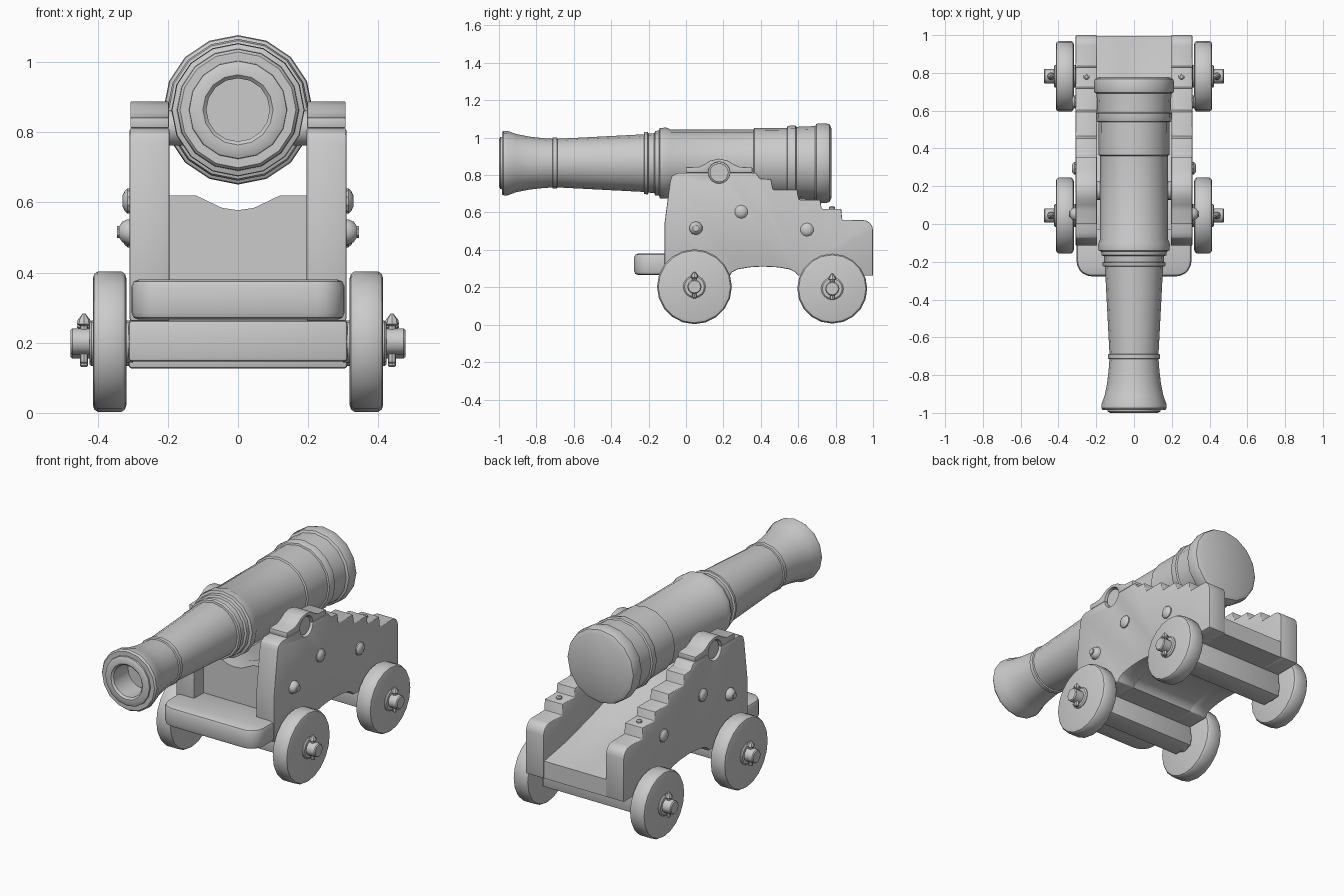
import bpy, bmesh, math
from mathutils import Matrix, Vector

if "Cube" in bpy.data.objects:
    bpy.data.objects.remove(bpy.data.objects["Cube"])

grey = bpy.data.materials.new("iron_grey")
grey.diffuse_color = (0.6, 0.6, 0.6, 1)
grey.use_nodes = True
grey.node_tree.nodes["Principled BSDF"].inputs["Base Color"].default_value = grey.diffuse_color


def finish(name, bm, bevel=0.0, segments=2, limit=25):
    """Bevel sharp edges, then turn the bmesh into a smooth-by-angle object."""
    bmesh.ops.recalc_face_normals(bm, faces=bm.faces[:])
    if bevel:
        sharp = [e for e in bm.edges
                 if e.is_manifold and e.calc_face_angle(0) > math.radians(limit)]
        bmesh.ops.bevel(bm, geom=sharp, offset=bevel, segments=segments,
                        profile=0.5, affect='EDGES', clamp_overlap=True)
    me = bpy.data.meshes.new(name)
    bm.to_mesh(me)
    bm.free()
    me.materials.append(grey)
    ob = bpy.data.objects.new(name, me)
    bpy.context.collection.objects.link(ob)
    bpy.ops.object.select_all(action='DESELECT')
    ob.select_set(True)
    bpy.context.view_layer.objects.active = ob
    bpy.ops.object.shade_smooth_by_angle(angle=math.radians(35))
    return ob


def lathe(name, profile, origin, axis, sides):
    """Revolve (distance along axis, radius) points, capping both ends."""
    bm = bmesh.new()
    axis = Vector(axis)
    up = Vector((0, 0, 1)) if abs(axis.z) < 0.5 else Vector((0, 1, 0))
    side = axis.cross(up)
    rings = []
    for d, r in profile:
        rings.append([bm.verts.new(Vector(origin) + axis * d
                      + (up * math.cos(a) + side * math.sin(a)) * r)
                      for a in (2 * math.pi * i / sides for i in range(sides))])
    for a, b in zip(rings, rings[1:]):
        for i in range(sides):
            j = (i + 1) % sides
            bm.faces.new((a[i], a[j], b[j], b[i]))
    bm.faces.new(rings[0])
    bm.faces.new(rings[-1])
    return finish(name, bm)


def prism(name, outline, lo, hi, axis='x', bevel=0.0, segments=2, limit=25):
    """Extrude a (y, z) outline along x, or an (x, y) outline along z."""
    bm = bmesh.new()
    place = (lambda p, t: (t, p[0], p[1])) if axis == 'x' else (lambda p, t: (p[0], p[1], t))
    a = [bm.verts.new(place(p, lo)) for p in outline]
    b = [bm.verts.new(place(p, hi)) for p in outline]
    bm.faces.new(a)
    bm.faces.new(b)
    for i in range(len(a)):
        j = (i + 1) % len(a)
        bm.faces.new((a[i], a[j], b[j], b[i]))
    return finish(name, bm, bevel, segments, limit)


def arc(cy, cz, r, start, end, n):
    return [(cy + r * math.cos(math.radians(start + (end - start) * i / n)),
             cz + r * math.sin(math.radians(start + (end - start) * i / n)))
            for i in range(n + 1)]


# Barrel with bore, muzzle flare, rings and breech
lathe("barrel", [
    (-0.86, 0.09), (-0.99, 0.09), (-1.0, 0.1), (-1.0, 0.125), (-0.993, 0.139),
    (-0.985, 0.14), (-0.985, 0.165), (-0.975, 0.173), (-0.955, 0.173),
    (-0.91, 0.156), (-0.84, 0.142), (-0.77, 0.134), (-0.715, 0.13),
    (-0.712, 0.137), (-0.69, 0.137), (-0.687, 0.13), (-0.225, 0.154),
    (-0.223, 0.165), (-0.205, 0.168), (-0.2, 0.158), (-0.17, 0.16),
    (-0.165, 0.172), (-0.145, 0.174), (-0.14, 0.188), (-0.105, 0.19),
    (-0.08, 0.179), (0.36, 0.179), (0.365, 0.187), (0.54, 0.188),
    (0.543, 0.197), (0.56, 0.202), (0.585, 0.202), (0.59, 0.194),
    (0.69, 0.198), (0.697, 0.21), (0.71, 0.213), (0.75, 0.213),
    (0.768, 0.207), (0.778, 0.185)], (0, 0, 0.864), (0, 1, 0), 16)

# Trunnion bar through the barrel
TY, TZ = 0.177, 0.813
lathe("trunnions", [(-0.295, 0.05), (0.295, 0.05)], (0, TY, TZ), (1, 0, 0), 16)

# Arched underside shared by the cheeks and bed
arch = [(0.235, 0.262), (0.245, 0.28), (0.275, 0.296), (0.34, 0.307), (0.41, 0.311),
        (0.49, 0.307), (0.555, 0.296), (0.585, 0.28), (0.6, 0.262)]

# Stepped cheek outline with a trunnion seat
cheek = ([(-0.115, 0.262)] + arch + [(1.0, 0.262)]
         + arc(0.945, 0.505, 0.055, 0, 90, 4)
         + [(0.835, 0.56), (0.83, 0.62), (0.725, 0.62), (0.718, 0.668),
            (0.603, 0.668), (0.595, 0.722), (0.465, 0.722), (0.455, 0.778),
            (0.395, 0.782), (0.375, 0.812)]
         + arc(TY, 0.812, 0.056, 0, -180, 8)
         + [(-0.045, 0.812), (-0.075, 0.797), (-0.085, 0.77), (-0.115, 0.54)])

# Arched strap over each trunnion
strap = ([(0.0, 0.812), (0.0, 0.842), (0.07, 0.844), (0.1, 0.858), (0.13, 0.877),
          (TY, 0.888), (0.224, 0.877), (0.254, 0.858), (0.285, 0.844),
          (0.355, 0.84), (0.355, 0.812)] + arc(TY, 0.812, 0.058, 0, 180, 8))

wheels = (("front", 0.045, 0.203, 0.2), ("rear", 0.782, 0.193, 0.187))
bolts = ((0.053, 0.516, 0.03), (0.295, 0.604, 0.02), (0.647, 0.508, 0.02))

for s, side in ((1, "right"), (-1, "left")):
    lo, hi = sorted((s * 0.195, s * 0.309))
    prism(side + "_cheek", cheek, lo, hi, bevel=0.006, limit=40)
    prism(side + "_trunnion_strap", strap, lo + 0.002, hi - 0.002, bevel=0.004, limit=40)

    # Cheek bolts, and a small bolt on the step
    for i, (y, z, h) in enumerate(bolts):
        lathe(f"{side}_cheek_bolt_{i}", [(-0.01, 0.036), (0.006, 0.036), (h * 0.7, 0.029),
              (h, 0.016)], (s * 0.309, y, z), (s, 0, 0), 10)
    lathe(side + "_front_bolt_end", [(0, 0.017), (0.036, 0.017)],
          (s * 0.309, 0.053, 0.516), (s, 0, 0), 6)
    lathe(side + "_step_bolt", [(-0.01, 0.016), (0.008, 0.016), (0.014, 0.009)],
          (s * 0.252, 0.78, 0.62), (0, 0, 1), 10)

    for end, y, z, r in wheels:
        tag = f"{end}_{side}"
        # Wheel with rounded rims
        lathe(tag + "_wheel", [(0.318, r - 0.02), (0.322, r - 0.007), (0.332, r),
              (0.4, r), (0.41, r - 0.007), (0.414, r - 0.02)],
              (0, y, z), (s, 0, 0), 20)
        # Hub washer and axle end
        lathe(tag + "_hub", [(0.3, 0.06), (0.418, 0.06), (0.424, 0.053)],
              (0, y, z), (s, 0, 0), 16)
        lathe(tag + "_axle_end", [(0.3, 0.038), (0.472, 0.038), (0.477, 0.033)],
              (0, y, z), (s, 0, 0), 12)
        # Upright linchpin with a pointed head
        lathe(tag + "_linchpin", [(-0.062, 0.008), (-0.058, 0.012), (0.045, 0.012),
              (0.05, 0.02), (0.062, 0.018), (0.08, 0.004)],
              (s * 0.439, y, z), (0, 0, 1), 8)

# Axle beams
for end, y, z0 in (("front", 0.045, 0.146), ("rear", 0.782, 0.126)):
    prism(end + "_axle", [(y - 0.065, z0), (y + 0.065, z0), (y + 0.065, 0.264),
          (y - 0.065, 0.264)], -0.312, 0.312, bevel=0.01)

# Front plank with rounded corners
plank = ([(0.304, 0.0), (-0.304, 0.0)]
         + arc(-0.224, -0.197, 0.08, 180, 270, 5) + arc(0.224, -0.197, 0.08, 270, 360, 5))
prism("front_plank", plank, 0.266, 0.38, axis='z', bevel=0.02, limit=40)

# Bed lofted from a flat rear edge up to a hollowed front end
bm = bmesh.new()
xs = [-0.2, -0.12, -0.085, -0.045, 0, 0.045, 0.085, 0.12, 0.2]
hollow = [0, 0, 0.4, 0.85, 1, 0.85, 0.4, 0, 0]
stations = [(-0.03, 0.262), (0.08, 0.262)] + arch + [(0.8, 0.262), (0.995, 0.262)]
rows = []
for y, under in stations:
    t = min(1, (0.995 - y) / 0.915)
    top = 0.36 + 0.26 * t ** 1.3
    rows.append([bm.verts.new((x, y, top - 0.042 * t * h)) for x, h in zip(xs, hollow)]
                + [bm.verts.new((0.2, y, under)), bm.verts.new((-0.2, y, under))])
for a, b in zip(rows, rows[1:]):
    for i in range(len(a)):
        j = (i + 1) % len(a)
        bm.faces.new((a[i], a[j], b[j], b[i]))
bm.faces.new(rows[0])
bm.faces.new(rows[-1])
finish("bed", bm)
